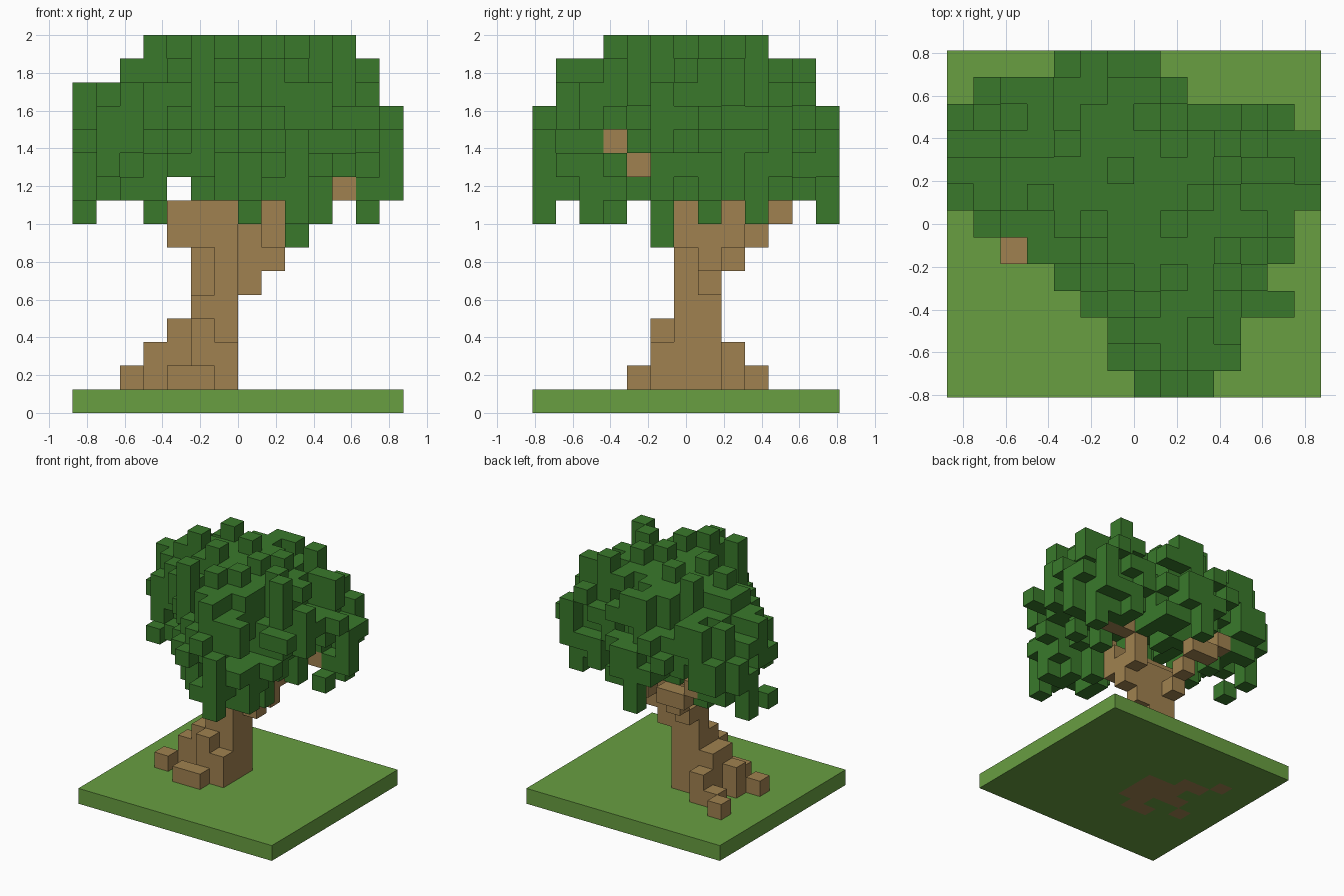
import bpy
import bmesh
import math
import random

random.seed(11)
CELL = 0.125
NX, NY = 14, 13

default_cube = bpy.data.objects.get("Cube")
if default_cube:
    bpy.data.objects.remove(default_cube, do_unlink=True)


def make_material(name, red, green, blue):
    material = bpy.data.materials.new(name)
    material.use_nodes = True
    color = (red, green, blue, 1.0)
    material.diffuse_color = color
    shader = material.node_tree.nodes["Principled BSDF"]
    shader.inputs["Base Color"].default_value = color
    shader.inputs["Roughness"].default_value = 1.0
    return material


def column(cells, i, j, bottom, top):
    """Add a vertical run of cells, both ends included."""
    cells.update((i, j, k) for k in range(bottom, top + 1))


# Trunk and roots: each column grows from inside the ground plate
wood = set()
root_tops = {
    4: [(5, 6), (5, 7), (6, 6), (6, 7)],
    3: [(4, 6), (4, 7), (5, 5)],
    2: [(6, 5), (3, 6), (4, 8)],
    1: [(4, 4), (5, 4), (3, 8), (2, 5), (2, 9)],
}
for top, places in root_tops.items():
    for i, j in places:
        column(wood, i, j, 0, top)

# Fork of the trunk
column(wood, 5, 6, 7, 8)
column(wood, 5, 7, 5, 7)
column(wood, 6, 6, 5, 8)
column(wood, 6, 7, 5, 7)
column(wood, 7, 7, 5, 7)
column(wood, 8, 7, 6, 7)
column(wood, 4, 6, 7, 8)

# Branches: chains of cells climbing out into the crown
branches = {
    "back": [(5, 8, 6), (5, 9, 7), (5, 10, 8), (4, 10, 8), (3, 10, 9)],
    "side": [(8, 8, 7), (8, 8, 8), (9, 8, 9), (10, 8, 9), (11, 8, 9)],
    "front": [(8, 6, 7), (8, 6, 8), (8, 5, 9), (8, 4, 10), (8, 3, 11)],
}
for chain in branches.values():
    wood.update(chain)

# Ground plate, with the roots let into it
ground = {(i, j, 0) for i in range(NX) for j in range(NY)} - wood

# Crown outline: span of cells in each row, front to back
crown_rows = [(7, 9), (6, 10), (6, 10), (5, 11), (4, 11), (3, 12), (1, 12),
              (0, 13), (0, 13), (0, 13), (0, 12), (1, 8), (4, 7)]
# Narrowing of the crown towards its top, by layer
crown_layers = {13: (0, 12, 1, 11), 14: (2, 12, 1, 11)}
# Places where leaves hang below the crown ("b" only at the back)
hang_x = "x..xbbbxbxx.x."
hang_y = "x.xx.x.x.x..x"


def in_outline(i, j):
    return 0 <= j < NY and crown_rows[j][0] <= i <= crown_rows[j][1]


outside = [(i, j) for i in range(-1, NX + 1) for j in range(-1, NY + 1)
           if not in_outline(i, j)]


def leaf_allowed(i, j, k):
    if k in crown_layers:
        left, right, front, back = crown_layers[k]
        return left <= i <= right and front <= j <= back
    # Gaps through which the front and side branches show
    if i > 8 and (j, k) in ((3, 11), (4, 10)):
        return False
    if i > 10 and k == 10 and 5 <= j <= 7:
        return False
    if k == 9:
        return i != 4 and not (i >= 11 and j < 8)
    if k == 8:
        mark = hang_x[i]
        return hang_y[j] == "x" and (mark == "x" or (mark == "b" and j > 8))
    return True


# Crown rim: loose single cells, densest at mid height
rim_density = {8: 0.15, 9: 0.3, 10: 0.4, 11: 0.4, 12: 0.3, 13: 0.15}

# Crown: a rough dome inside the rim
leaves = set()
for j in range(NY):
    for i in range(NX):
        if not in_outline(i, j):
            continue
        depth = min(math.hypot(i - a, j - b) for a, b in outside)
        if depth < 1.2:
            sure = 10 + (i + j) % 3
            layers = [k for k, chance in rim_density.items()
                      if k == sure or random.random() < chance]
        else:
            top = min(14, round(11 + depth) + random.choice((-1, 0, 0, 1)))
            lowest = (8, 9, 9, 10) if depth < 2.6 else (9, 9, 10, 10, 11)
            layers = range(random.choice(lowest), top + 1)
            if depth < 2.1:
                layers = [k for k in layers if random.random() < 0.8]
        leaves.update((i, j, k) for k in layers if leaf_allowed(i, j, k))

# Leaf tips standing above the dome and tufts hanging under it
top_tips = [(11, 4), (8, 4), (7, 3), (5, 3), (10, 9), (4, 9), (3, 7), (9, 7),
            (6, 8), (8, 6), (5, 6), (10, 5)]
shoulder_tips = [(8, 1), (7, 2), (12, 8), (2, 8), (7, 11)]
hanging_tufts = [(9, 0), (10, 2), (7, 2), (9, 3), (3, 9), (0, 9), (12, 9),
                 (10, 7), (6, 12)]
for i, j in top_tips:
    column(leaves, i, j, 13, 15)
for i, j in shoulder_tips:
    column(leaves, i, j, 13, 14)
for i, j in hanging_tufts:
    column(leaves, i, j, 8, 9)
column(leaves, 9, 5, 7, 10)
column(leaves, 8, 2, 9, 11)
column(leaves, 11, 8, 10, 12)
column(leaves, 13, 8, 9, 10)
column(leaves, 0, 8, 12, 13)
leaves.update({(12, 6, 12), (12, 3, 12)})
leaves -= wood

solid = wood | ground | leaves
DIRECTIONS = [(axis, sign) for axis in range(3) for sign in (0, 1)]


def build_cells(name, cells, material):
    """Skin a set of cells, leaving out every face buried in the model."""
    bm = bmesh.new()
    corners = {}

    def corner(point):
        if point not in corners:
            i, j, k = point
            corners[point] = bm.verts.new(((i - NX / 2) * CELL,
                                           (j - NY / 2) * CELL, k * CELL))
        return corners[point]

    for cell in sorted(cells):
        for axis, sign in DIRECTIONS:
            neighbour = list(cell)
            neighbour[axis] += 2 * sign - 1
            if tuple(neighbour) in solid:
                continue
            u, v = (axis + 1) % 3, (axis + 2) % 3
            loop = []
            for du, dv in ((0, 0), (1, 0), (1, 1), (0, 1)):
                point = list(cell)
                point[axis] += sign
                point[u] += du
                point[v] += dv
                loop.append(corner(tuple(point)))
            bm.faces.new(loop if sign else loop[::-1])

    mesh = bpy.data.meshes.new(name)
    bm.to_mesh(mesh)
    bm.free()
    mesh.materials.append(material)
    part = bpy.data.objects.new(name, mesh)
    bpy.context.collection.objects.link(part)


build_cells("ground_plate", ground, make_material("grass_green", 0.138, 0.342, 0.053))
build_cells("trunk_and_branches", wood, make_material("bark_brown", 0.352, 0.222, 0.08))
build_cells("leaf_crown", leaves, make_material("leaf_green", 0.041, 0.191, 0.024))
